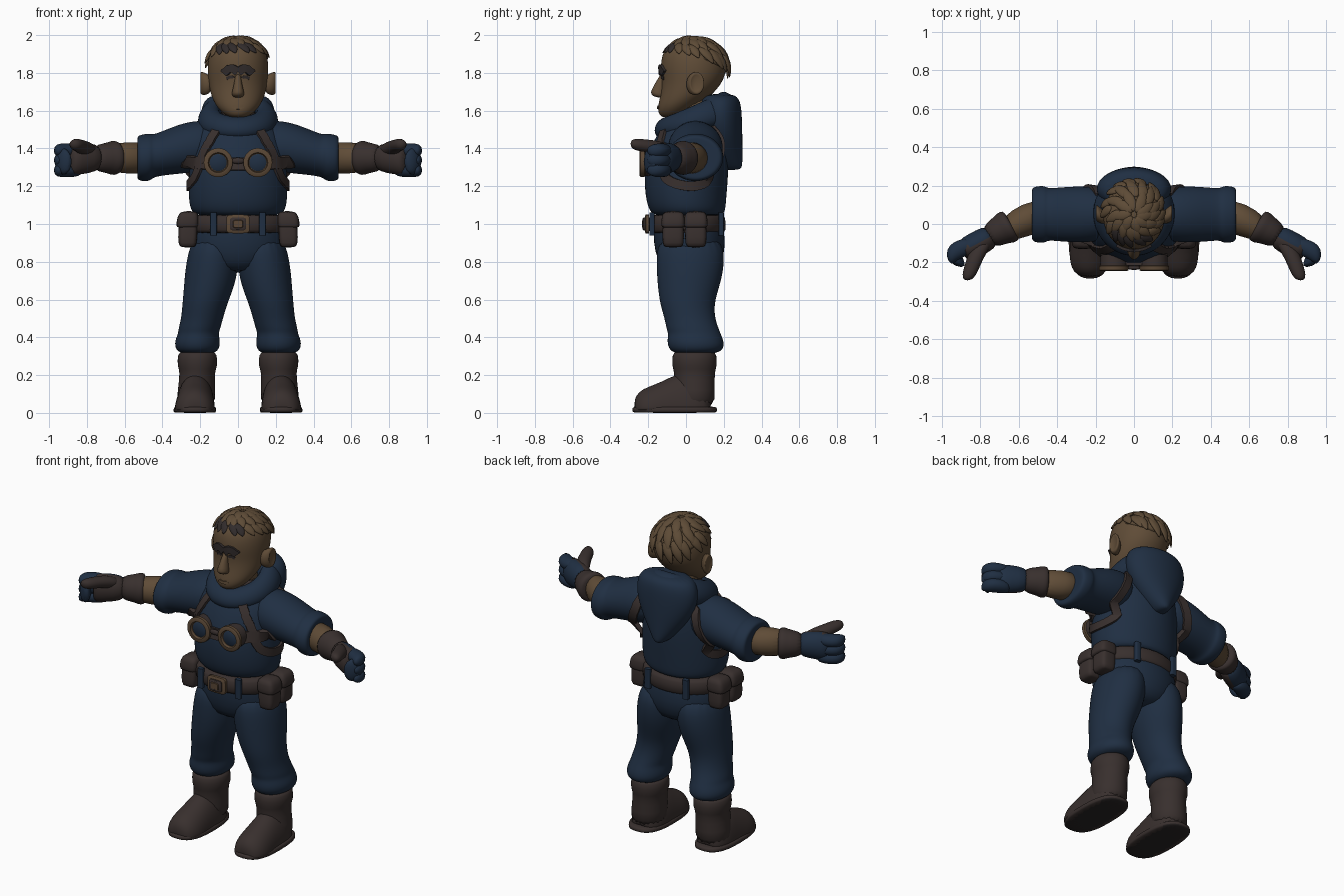
import bpy, bmesh, math, random
from math import sin, cos, pi
from mathutils import Vector
from mathutils.bvhtree import BVHTree

random.seed(4)
if "Cube" in bpy.data.objects:
    bpy.data.objects.remove(bpy.data.objects["Cube"])

X, Y, Z = Vector((1, 0, 0)), Vector((0, 1, 0)), Vector((0, 0, 1))


def material(name, *rgb):
    mat = bpy.data.materials.new(name)
    mat.use_nodes = True
    mat.diffuse_color = (*rgb, 1)
    mat.node_tree.nodes["Principled BSDF"].inputs["Base Color"].default_value = (*rgb, 1)
    return mat


navy = material("navy cloth", .014, .028, .055)
leather = material("brown leather", .04, .029, .027)
skin_tone = material("skin", .115, .072, .038)
hair_tone = material("light brown hair", .11, .07, .037)
dark_hair = material("dark hair", .03, .024, .024)
brass = material("brass", .10, .062, .035)
sole_tone = material("dark sole", .022, .018, .018)


def skin(name, rings, mat, sub=1, closed=False, rule=None, mat2=None):
    """Skin a list of point rings into one smooth object."""
    bm = bmesh.new()
    rows = [[bm.verts.new(p) for p in ring] for ring in rings]
    n = len(rows[0])
    for a, b in zip(rows, rows[1:] + rows[:1] if closed else rows[1:]):
        for i in range(n):
            j = (i + 1) % n
            bm.faces.new((a[i], a[j], b[j], b[i]))
    if not closed:
        bm.faces.new(rows[0])
        bm.faces.new(rows[-1])
    bmesh.ops.recalc_face_normals(bm, faces=bm.faces)
    for f in bm.faces:
        f.smooth = True
        if rule and rule(f.calc_center_median(), f.normal):
            f.material_index = 1
    me = bpy.data.meshes.new(name)
    bm.to_mesh(me)
    bm.free()
    me.materials.append(mat)
    if mat2:
        me.materials.append(mat2)
    ob = bpy.data.objects.new(name, me)
    bpy.context.collection.objects.link(ob)
    if sub:
        ob.modifiers.new("smooth", "SUBSURF").levels = sub
        ob.modifiers["smooth"].render_levels = sub
    else:
        me.set_sharp_from_angle(angle=math.radians(40))
    return ob


def oval(c, ru, rv, u, v, n=20, p=1):
    def power(t):
        return math.copysign(abs(t) ** p, t)
    return [Vector(c) + u * ru * power(cos(a)) + v * rv * power(sin(a))
            for a in (2 * pi * i / n for i in range(n))]


def loft(name, stations, mat, u=X, v=Y, n=20, p=1, s=1, floor=0, **kw):
    """Stations are x, y, z and two radii; s mirrors across x."""
    rings = [oval((x, y, z), a, b, u, v, n, p) for x, y, z, a, b in stations]
    rings = [[Vector((q.x * s, q.y, max(q.z, floor))) for q in r] for r in rings]
    return skin(name, rings, mat, **kw)


def surface(*objects):
    dg = bpy.context.evaluated_depsgraph_get()
    verts, polys = [], []
    for ob in objects:
        me = ob.evaluated_get(dg).to_mesh()
        k = len(verts)
        verts += [v.co.copy() for v in me.vertices]
        polys += [[k + i for i in f.vertices] for f in me.polygons]
    return BVHTree.FromPolygons(verts, polys)


def strap(name, points, width, thick, mat, tree, steps=6, closed=False, taper=False, s=1):
    """Ribbon laid on a surface along a smooth path."""
    pts = [Vector((x * s, y, z)) for x, y, z in points]
    ends = [pts[-1]] + pts + pts[:2] if closed else [pts[0]] + pts + [pts[-1]]
    path = []
    for a, b, c, d in zip(ends, ends[1:], ends[2:], ends[3:]):
        for k in range(steps):
            t = k / steps
            path.append(b + (c - a) * t / 2 + (a * 2 - b * 5 + c * 4 - d) * t * t / 2
                        + (b * 3 - a - c * 3 + d) * t ** 3 / 2)
    if not closed:
        path.append(pts[-1])
    hits = [tree.find_nearest(p) for p in path]
    rings, m = [], len(hits)
    for i, (co, no, *_) in enumerate(hits):
        nxt = hits[(i + 1) % m if closed else min(i + 1, m - 1)]
        prv = hits[i - 1 if closed else max(i - 1, 0)]
        no = (no + nxt[1] + prv[1]).normalized()
        side = (nxt[0] - prv[0]).cross(no).normalized() * width / 2
        if taper:
            side *= 1 - .75 * (i / m) ** 2
        top, low = no * thick, no * -thick
        rings.append([co + side + low, co + side * .95 + top, co - side * .95 + top, co - side + low])
    return skin(name, rings, mat, sub=0, closed=closed)


# Torso, seat of the trousers and sleeves
torso = loft("tunic", [(0, .01, 1.04, .20, .17), (0, .01, 1.06, .25, .20), (0, 0, 1.12, .265, .215),
                       (0, 0, 1.24, .265, .225), (0, .01, 1.35, .255, .22), (0, .025, 1.45, .25, .195),
                       (0, .04, 1.52, .21, .165), (0, .05, 1.59, .12, .12)], navy, sub=2)
loft("trouser_seat", [(0, .01, 1.07, .22, .18), (0, .01, 1, .24, .185), (0, .02, .9, .262, .195),
                      (0, .02, .81, .24, .175), (0, .02, .74, .11, .13)], navy)
sleeves = []
for s, side in ((1, "left"), (-1, "right")):
    sleeves.append(loft(side + "_sleeve", [
        (.1, .05, 1.42, .13, .13), (.25, .05, 1.41, .15, .14), (.36, .05, 1.385, .145, .125),
        (.45, .05, 1.36, .135, .112), (.46, .05, 1.355, .15, .127), (.5, .05, 1.35, .15, .127),
        (.535, .05, 1.35, .14, .118), (.53, .05, 1.35, .1, .09)], navy, u=Y, v=Z, s=s, sub=2))
    loft(side + "_forearm", [(.48, .04, 1.35, .09, .088), (.58, .02, 1.35, .09, .085),
                             (.7, -.04, 1.35, .07, .075)], skin_tone, u=Y, v=Z, s=s)

    # Gloves: cuff, palm, fingers and thumb
    across = Vector((.5, .86, 0))
    loft(side + "_glove_cuff", [(.635, -.005, 1.35, .06, .06), (.64, -.005, 1.35, .09, .092),
                                (.67, -.022, 1.35, .09, .092), (.69, -.03, 1.35, .078, .08),
                                (.77, -.075, 1.35, .065, .07)], leather, u=across, v=Z, s=s)
    loft(side + "_palm", [(.73, -.055, 1.35, .06, .065), (.79, -.09, 1.35, .068, .082),
                          (.86, -.125, 1.345, .066, .088), (.9, -.15, 1.34, .055, .08)], leather, u=across, v=Z,
         s=s, rule=lambda c, n: n.y > .1 and abs(c.x) > .76, mat2=navy)
    for k, name in enumerate(("lower", "middle", "upper")):
        z = 1.285 + .052 * k
        loft(f"{side}_{name}_finger", [(.83, -.1, z, .03, .03), (.87, -.115, z, .047, .038),
                                       (.92, -.135, z, .049, .04), (.955, -.165, z, .042, .037),
                                       (.965, -.195, z, .02, .02)], navy, u=across, v=Z, n=12, s=s)
    loft(side + "_curled_fingertips", [(.94, -.15, 1.335, .04, .07), (.925, -.19, 1.33, .04, .075),
                                       (.9, -.225, 1.33, .025, .05)], navy, u=X, v=Z, s=s)
    loft(side + "_thumb", [(.775, -.08, 1.38, .045, .04), (.81, -.14, 1.4, .05, .042),
                           (.84, -.21, 1.415, .042, .034), (.858, -.265, 1.42, .04, .034),
                           (.868, -.295, 1.425, .02, .02)], leather, u=X, v=Z, n=12, s=s)

    # Trouser legs with gathered hems, then boots
    loft(side + "_trouser_leg", [
        (.12, .02, .95, .12, .17), (.135, .025, .8, .142, .185), (.15, .015, .68, .137, .168),
        (.175, .005, .58, .12, .145), (.19, .02, .5, .112, .135), (.205, .035, .445, .112, .14),
        (.21, .045, .42, .108, .14), (.215, .05, .38, .122, .152), (.215, .055, .335, .118, .148),
        (.215, .05, .31, .08, .10)], navy, s=s, sub=2)
    loft(side + "_boot_shaft", [
        (.215, .045, .325, .085, .10), (.215, .045, .315, .106, .12), (.215, .045, .24, .108, .12),
        (.215, .045, .225, .092, .108), (.22, .045, .12, .10, .108), (.225, .045, .02, .108, .112)],
        leather, s=s)
    loft(side + "_boot_foot", [
        (.225, .14, .02, .07, .10), (.225, .05, .02, .105, .2), (.225, -.05, .02, .103, .19),
        (.228, -.13, .02, .107, .145), (.23, -.2, .02, .107, .12), (.23, -.25, .02, .085, .095),
        (.23, -.275, .02, .05, .05)], leather, u=X, v=Z, s=s, floor=.015)
    loft(side + "_boot_sole", [(.228, -.06, 0, .108, .218), (.228, -.06, .005, .114, .226),
                               (.228, -.06, .03, .114, .226), (.228, -.06, .035, .10, .21)],
         leather, p=.75, s=s, n=28, rule=lambda c, n: n.z < -.8, mat2=sole_tone)

    # Belt pouches with flaps
    for y, place in ((-.068, "front"), (.052, "rear")):
        loft(f"{side}_{place}_pouch", [(.265, y, .875, .035, .045), (.268, y, .89, .05, .057),
                                       (.265, y, .97, .052, .058), (.26, y, 1.05, .045, .052)],
             leather, p=.5, s=s)
        loft(f"{side}_{place}_pouch_flap", [(.268, y, .98, .052, .057), (.268, y, .985, .06, .064),
                                            (.265, y, 1.04, .058, .062), (.26, y, 1.07, .042, .05)],
             leather, p=.5, s=s)

# Belt, loops and buckle
loft("belt", [(0, .005, .95, .24, .19), (0, .005, .955, .262, .208), (0, .005, 1.045, .257, .205),
              (0, .005, 1.05, .24, .19)], leather, n=32)
for x, y in ((.13, -.18), (-.13, -.18), (.13, .187), (-.13, .187)):
    loft("belt_loop", [(x, y, .94, .018, .014), (x, y, 1.06, .018, .014)], navy, p=.4, sub=0)
for name, y, size, mat in (("buckle_frame", -.207, .062, brass), ("buckle_inset", -.219, .043, leather),
                           ("buckle_plate", -.224, .026, brass)):
    loft(name, [(0, y + .012, 1, size, size * .8), (0, y - .006, 1, size, size * .8),
                (0, y - .01, 1, size * .9, size * .7)], mat, u=X, v=Z, p=.35, sub=0)

# Cowl around the neck and hood hanging behind
rings = []
for i in range(32):
    a = 2 * pi * i / 32
    out = Vector((cos(a), sin(a), 0))
    back = sin(a)
    rings.append(oval((.155 * cos(a), .055 + .165 * back, 1.565 + .055 * back),
                      .058, .072 + .012 * back, out, Z + out * -.25, 12))
skin("cowl", rings, navy, closed=True)
loft("hood", [(0, .18, 1.69, .12, .07), (0, .18, 1.66, .185, .11), (0, .18, 1.57, .205, .118),
              (0, .19, 1.47, .175, .11), (0, .2, 1.38, .115, .10), (0, .22, 1.31, .055, .08),
              (0, .24, 1.285, .025, .05)], navy, sub=2)
loft("collar", [(0, .03, 1.48, .13, .15), (0, .03, 1.57, .12, .13), (0, .035, 1.6, .10, .11)], leather)

# Harness and goggles
tree = surface(torso, *sleeves)
for s, side in ((1, "left"), (-1, "right")):
    strap(side + "_harness", [(.13, -.15, 1.55), (.18, -.19, 1.47), (.235, -.19, 1.39), (.26, -.13, 1.25),
                              (.27, .03, 1.2), (.26, .17, 1.25), (.22, .23, 1.38), (.18, .22, 1.5),
                              (.16, .1, 1.58), (.12, -.04, 1.6)], .052, .013, leather, tree, closed=True, s=s)
    cx = .105 * s
    loft(side + "_goggle_cup", [(cx, -.16, 1.325, .07, .07), (cx, -.225, 1.325, .07, .07)],
         leather, u=X, v=Z, n=28, sub=0)
    loft(side + "_goggle_rim", [(cx, -.215, 1.325, .07, .07), (cx, -.22, 1.325, .077, .077),
                                (cx, -.24, 1.325, .077, .077), (cx, -.245, 1.325, .07, .07),
                                (cx, -.245, 1.325, .053, .053), (cx, -.23, 1.325, .048, .048)],
         brass, u=X, v=Z, n=28, sub=0)
    loft(side + "_goggle_lens", [(cx, -.228, 1.325, .048, .048), (cx, -.235, 1.325, .038, .038)],
         navy, u=X, v=Z, n=28, sub=0)
strap("goggle_strap", [(-.27, -.04, 1.31), (-.23, -.15, 1.33), (-.1, -.24, 1.325), (.1, -.24, 1.325),
                       (.23, -.15, 1.33), (.27, -.04, 1.31)], .07, .014, leather, tree)
loft("goggle_bridge", [(-.04, -.228, 1.335, .012, .018), (.04, -.228, 1.335, .012, .018)], leather, u=Y, v=Z)

# Head, neck and face
loft("neck", [(0, .04, 1.5, .095, .10), (0, .04, 1.7, .10, .11)], skin_tone)
head = loft("head", [
    (0, -.085, 1.562, .04, .04), (0, -.07, 1.585, .08, .078), (0, -.045, 1.625, .118, .105),
    (0, 0, 1.68, .145, .137), (0, .035, 1.75, .158, .162), (0, .04, 1.82, .165, .178),
    (0, .04, 1.9, .157, .17), (0, .035, 1.95, .12, .13), (0, .035, 1.97, .06, .06)], skin_tone, sub=2)
loft("nose", [(0, -.115, 1.8, .014, .015), (0, -.13, 1.76, .018, .026), (0, -.145, 1.71, .03, .04),
              (0, -.148, 1.685, .036, .043), (0, -.13, 1.668, .024, .026)], skin_tone, n=12)
face = surface(head)
for s, side in ((1, "left"), (-1, "right")):
    strap(side + "_eyebrow", [(.006, -.2, 1.80), (.05, -.2, 1.825), (.1, -.16, 1.795)],
          .044, .014, dark_hair, face, s=s)
    strap(side + "_eye", [(.035, -.2, 1.768), (.06, -.2, 1.774), (.085, -.18, 1.766)],
          .016, .004, dark_hair, face, s=s)
    loft(side + "_ear", [(.14, .03, 1.74, .03, .045), (.17, .04, 1.74, .04, .058), (.19, .055, 1.745, .045, .064),
                         (.203, .06, 1.747, .036, .054), (.19, .05, 1.745, .022, .036)],
         skin_tone, u=Y, v=Z, s=s)
strap("lower_lip", [(-.04, -.2, 1.625), (0, -.2, 1.62), (.04, -.2, 1.625)], .018, .006, skin_tone, face)

# Hair: a scalp cap plus overlapping pointed locks swept from the crown
def scalp(az, polar, lift=0):
    r = Vector((.168, .182, .165)) * (1 + lift)
    return Vector((r.x * sin(polar) * cos(az), .045 + r.y * sin(polar) * sin(az), 1.822 + r.z * cos(polar)))


def hairline(az):
    return 1.3 + .38 * sin(az) - .08 * cos(2 * az)


cap = [[scalp(2 * pi * i / 32, hairline(2 * pi * i / 32) * k / 8) for i in range(32)]
       for k in (.4, 2, 3, 4, 5, 6, 7, 8)]
skin("hair_cap", cap, hair_tone, mat2=dark_hair,
     rule=lambda c, n: c.y < -.06 and c.z < 1.96 and c.x < .11)
for row, (count, start, stop) in enumerate(((9, .05, .55), (14, .3, .8), (18, .6, 1.08))):
    for i in range(count):
        az = 2 * pi * (i + random.uniform(.2, .8)) / count
        edge = hairline(az)
        rings = []
        for t, w in ((0, .5), (.35, 1), (.7, .75), (1, .08)):
            polar = edge * (start + (stop - start) * t)
            a = az + .3 * t
            out = (scalp(a, polar) - scalp(0, 0) + Z * .16).normalized()
            rings.append(oval(scalp(a, polar, .01 + .05 * t * t), .036 * w, .016 * w,
                              Vector((-sin(a), cos(a), 0)), out, 8))
        dark = row == 2 and sin(az + .2) < -.6 and cos(az + .2) < .6
        skin("hair_lock", rings, dark_hair if dark else hair_tone)
